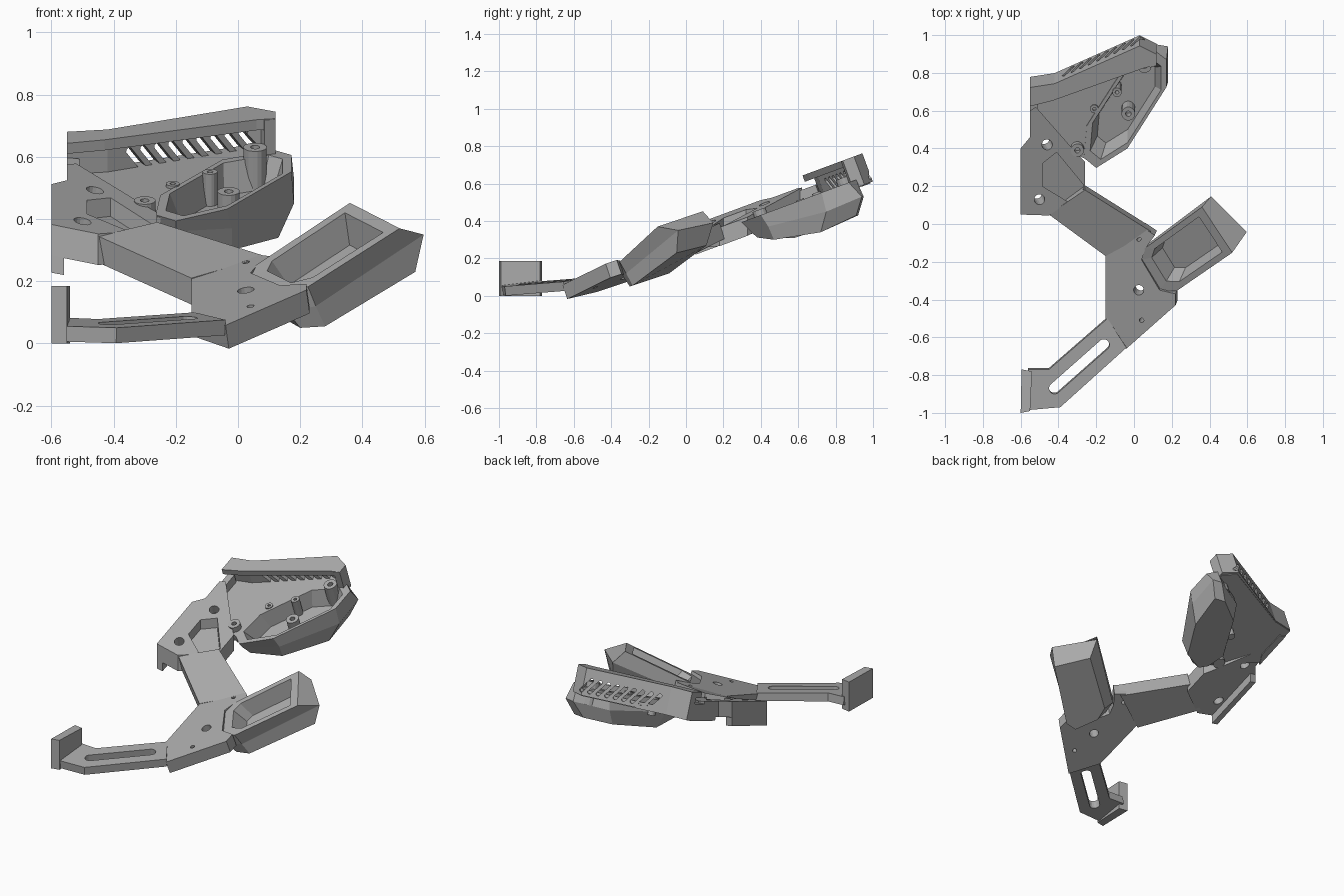
import bpy, bmesh, math
from mathutils import Vector as V

old = bpy.data.objects.get("Cube")
if old:
    bpy.data.objects.remove(old, do_unlink=True)

grey = bpy.data.materials.new("plain grey")
grey.use_nodes = True
grey.diffuse_color = (0.4, 0.4, 0.4, 1)
grey.node_tree.nodes["Principled BSDF"].inputs["Base Color"].default_value = (0.4, 0.4, 0.4, 1)

# Tilted working planes: z = a + b*x + c*y
HUB = (0.285, 0.14, 0.335)
SIDE = (0.25, -0.19, 0.37)
REAR = (0.284, 0.0, 0.37)
ARM = (0.158, -0.042, 0.128)
FLAT = (0.0, 0.0, 0.0)


def normal(plane):
    return V((-plane[1], -plane[2], 1)).normalized()


def on(plane, pts, h=0.0, upright=False):
    """Points lying on a plane, lifted by h along its normal or straight up."""
    n = V((0, 0, 1)) if upright else normal(plane)
    return [V((x, y, plane[0] + plane[1] * x + plane[2] * y)) + n * h for x, y in pts]


def loft(name, rings):
    """Closed solid through rings of equal length, capped at both ends."""
    bm = bmesh.new()
    rows = [[bm.verts.new(p) for p in ring] for ring in rings]
    n = len(rows[0])
    for a, b in zip(rows, rows[1:]):
        for i in range(n):
            j = (i + 1) % n
            bm.faces.new((a[i], a[j], b[j], b[i]))
    bm.faces.new(rows[0])
    bm.faces.new(rows[-1])
    bmesh.ops.recalc_face_normals(bm, faces=bm.faces)
    me = bpy.data.meshes.new(name)
    bm.to_mesh(me)
    bm.free()
    me.materials.append(grey)
    ob = bpy.data.objects.new(name, me)
    bpy.context.collection.objects.link(ob)
    return ob


def prism(name, plane, pts, low, high, upright=False):
    return loft(name, [on(plane, pts, low, upright), on(plane, pts, high, upright)])


def capsule(p, q, r, steps=8):
    """Outline of a rounded slot from p to q; a circle if they coincide."""
    a = math.atan2(q[1] - p[1], q[0] - p[0])
    out = []
    for c, start in ((q, a - math.pi / 2), (p, a + math.pi / 2)):
        for i in range(steps):
            t = start + math.pi * (i + 0.5) / steps
            out.append((c[0] + r * math.cos(t), c[1] + r * math.sin(t)))
    return out


def cut(ob, cutters):
    for c in cutters:
        c.hide_render = True
        m = ob.modifiers.new("cut", 'BOOLEAN')
        m.operation, m.solver, m.object = 'DIFFERENCE', 'EXACT', c
    bpy.context.view_layer.objects.active = ob
    for m in list(ob.modifiers):
        bpy.ops.object.modifier_apply(modifier=m.name)
    for c in cutters:
        bpy.data.objects.remove(c, do_unlink=True)


def hole(plane, c, r):
    return prism("hole_cutter", plane, capsule(c, c, r), -0.3, 0.1)


def inset(ring, centre, k, shift=V((0, 0, 0))):
    return [centre + (p - centre) * k + shift for p in ring]


# Central hub plate with screw holes
hub = prism("hub_plate", HUB, [(-.15, -.16), (-.15, -.5), (-.04, -.66), (.22, -.43), (.22, -.37),
            (.135, -.35), (.04, -.19), (.06, -.13), (.11, -.06), (.05, -.02)], -0.08, 0)
cut(hub, [hole(HUB, (.025, -.35), .027), hole(HUB, (.04, -.51), .012), hole(HUB, (.025, -.08), .012)])

# Slotted lower arm and its end hook
arm = prism("slotted_arm", ARM, [(-.14, -.5), (-.04, -.655), (-.39, -.97), (-.56, -.985),
            (-.56, -.77), (-.45, -.77)], -0.05, 0)
cut(arm, [prism("slot_cutter", ARM, capsule((-.42, -.87), (-.16, -.64), .03), -0.2, 0.1)])
prism("end_hook", FLAT, [(-.6, -1), (-.55, -.99), (-.54, -.78), (-.595, -.77)], 0, 0.185)

# Bridge from hub to side plate
bridge = [V(p) for p in ((-.15, -.17, .21), (-.45, .05, .345), (-.26, .18, .39), (.09, -.04, .28))]
loft("bridge", [bridge, [p + V((0, .025, -.085)) for p in bridge]])

# Side plate with a sunk pocket, screw holes and an edge rail
plate = prism("side_plate", SIDE, [(-.6, .05), (-.45, .045), (-.26, .18), (-.26, .33), (-.3, .37),
              (-.52, .62), (-.55, .6), (-.55, .46), (-.6, .4)], -0.1, 0, True)
pocket = [(-.485, .32), (-.41, .38), (-.27, .21), (-.27, .1), (-.32, .1), (-.485, .2)]
cut(plate, [prism("pocket_cutter", SIDE, pocket, -0.06, 0.1, True),
            hole(SIDE, (-.46, .42), .028), hole(SIDE, (-.5, .13), .028)])
prism("edge_rail", SIDE, [(-.6, .05), (-.56, .05), (-.56, .4), (-.6, .4)], -0.155, -0.08, True)

# Palm cup: hollow faceted tray
rim = [V(p) for p in ((.055, -.13, .25), (.36, .09, .452), (.52, -.152, .37),
                      (.225, -.355, .182), (.135, -.352, .16), (.035, -.19, .21))]
middle = [V(p) for p in ((.08, -.1, .19), (.408, .146, .39), (.597, -.042, .35),
                         (.25, -.32, .12), (.16, -.335, .1), (.07, -.18, .16))]
base = [V(p) for p in ((.15, -.09, .12), (.43, .11, .27), (.57, -.05, .23),
                       (.28, -.285, .055), (.2, -.3, .05), (.13, -.18, .09))]
mid = (rim[0] + rim[1] + rim[2] + rim[3]) / 4
down = V((.24, .45, -.86))
loft("palm_cup", [base, middle, rim, inset(rim, mid, .77), inset(rim, mid, .64, down * .1)])

# Rear cup: deeper faceted tray
plan = [(-.265, .35), (-.2, .297), (-.035, .4), (.172, .725), (.172, .87), (.12, .91),
        (-.05, .83), (-.25, .52)]
rim = on(REAR, plan)
middle = [V(p) for p in ((-.25, .37, .37), (-.2, .33, .36), (-.02, .44, .37), (.18, .75, .45),
                         (.18, .94, .53), (.12, .95, .53), (-.07, .86, .49), (-.25, .55, .41))]
base = [V(p) for p in ((-.22, .42, .32), (-.18, .38, .312), (-.02, .47, .3), (.13, .72, .34),
                       (.14, .91, .43), (.07, .92, .43), (-.07, .83, .39), (-.2, .58, .31))]
mid = V((-.03, .62, REAR[0] + .62 * REAR[2]))
loft("rear_cup", [base, middle, rim, inset(rim, mid, .86),
                  inset(rim, mid, .7, normal(REAR) * -.1)])

# Posts inside the rear cup
for name, c, r, low, high in (("tall_post", (.055, .85), .038, -.1, .035),
                              ("middle_post", (-.03, .58), .036, -.1, -.01),
                              ("thin_post", (-.09, .7), .024, -.1, .01),
                              ("corner_post", (-.21, .61), .022, -.1, .005),
                              ("plate_post", (-.3, .4), .035, -.07, .03)):
    post = prism(name, REAR, capsule(c, c, r), low, high)
    cut(post, [prism("bore_cutter", REAR, capsule(c, c, r * .4), high - .05, high + .05)])

# Shelf joining rear cup, side plate and back wall
prism("rear_shelf", REAR, [(-.55, .5), (-.55, .76), (-.42, .78), (.03, .97), (.11, .93), (.11, .9),
      (-.05, .82), (-.24, .52), (-.25, .34), (-.32, .37)], -0.045, -0.005)
prism("shelf_side", REAR, [(-.55, .48), (-.55, .72), (-.51, .71), (-.51, .55)], -0.05, 0.05)

# Back wall with slanted vents
outer = [(-.55, .765), (-.42, .785), (.03, .985), (.12, .94)]
wall = prism("back_wall", REAR, outer + [(.1, .9), (.03, .935), (-.42, .735), (-.55, .715)], -0.04, 0.12)
up = normal(REAR)
start, end = on(REAR, [(-.42, .785), (.03, .985)])
along = (end - start).normalized()
across = up.cross(along)
vents = []
for i in range(9):
    s = .055 + i * .05
    shape = capsule((s, .055), (s + .05, -.012), .0115, 4)
    vents.append(loft("vent_cutter", [[start + along * x + up * h + across * d for x, h in shape]
                                      for d in (-.1, .1)]))
cut(wall, vents)
prism("wall_lip", REAR, outer + [(.12, .88), (.06, .87), (-.43, .695), (-.55, .665)], 0.085, 0.121)
prism("wall_end", REAR, [(.06, .97), (.12, .94), (.12, .88), (.085, .87)], -0.04, 0.119)
